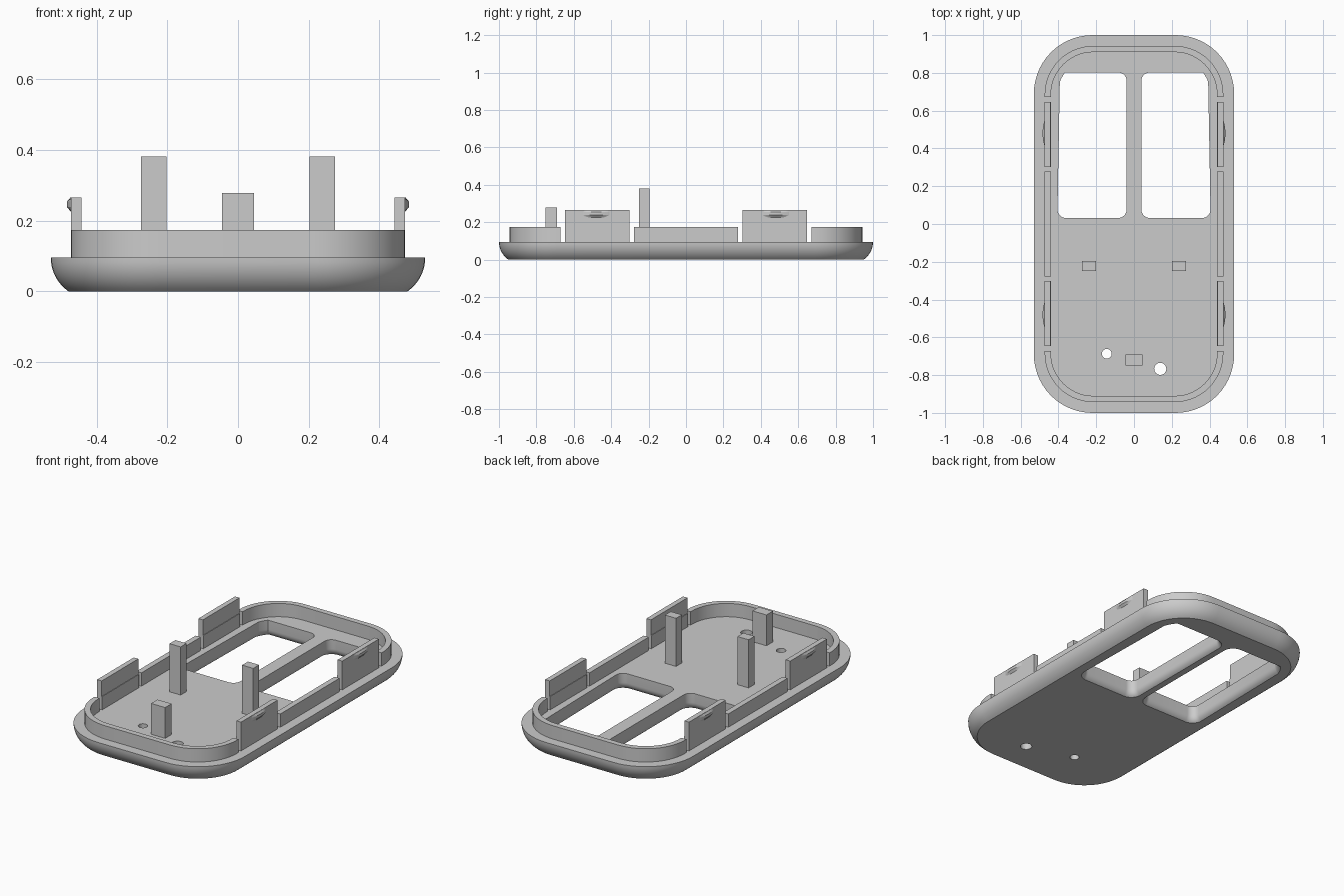
import bpy, bmesh
from math import sin, cos, pi, radians, hypot

cube = bpy.data.objects.get("Cube")
if cube:
    bpy.data.objects.remove(cube, do_unlink=True)

grey = bpy.data.materials.new("light grey plastic")
grey.use_nodes = True
colour = (0.6, 0.6, 0.6, 1)
grey.diffuse_color = colour
grey.node_tree.nodes["Principled BSDF"].inputs["Base Color"].default_value = colour

RIM, WALL_TOP, CLIP_TOP = 0.095, 0.174, 0.266


def finish(name, bm):
    bmesh.ops.recalc_face_normals(bm, faces=bm.faces)
    mesh = bpy.data.meshes.new(name)
    bm.to_mesh(mesh)
    bm.free()
    mesh.materials.append(grey)
    obj = bpy.data.objects.new(name, mesh)
    bpy.context.collection.objects.link(obj)
    return obj


def outline(hx, hy, r, cx=0, cy=0, n=14):
    """Rounded rectangle, counter-clockwise."""
    pts = []
    for q, (sx, sy) in enumerate([(1, 1), (-1, 1), (-1, -1), (1, -1)]):
        for i in range(n + 1):
            a = (q + i / n) * pi / 2
            pts.append((cx + sx * (hx - r) + r * cos(a), cy + sy * (hy - r) + r * sin(a)))
    return pts


def window(side, grow):
    """Window outline whose outer back corner follows the tray corner."""
    pts = []
    for x, y in outline(0.183 + grow, 0.385 + grow, 0.045 + grow, 0.222, 0.417):
        dx, dy = x - 0.215, y - 0.685
        d = hypot(dx, dy)
        if dx > 0 and dy > 0 and d > 0.19 + grow:
            k = (0.19 + grow) / d
            x, y = 0.215 + dx * k, 0.685 + dy * k
        pts.append((side * x, y))
    return pts


def bulge(side, cy, depth, half):
    """Shallow bow standing out from a clip's outer face."""
    steps = [i / 8 for i in range(-8, 9)]
    return [(side * (0.472 + depth * (1 - t * t)), cy + half * t) for t in steps]


def loft(name, rings, closed=False):
    """Skin a stack of (outline, z) rings; cap the ends or join them up."""
    bm = bmesh.new()
    loops = [[bm.verts.new((x, y, z)) for x, y in pts] for pts, z in rings]
    pairs = list(zip(loops, loops[1:]))
    if closed:
        pairs.append((loops[-1], loops[0]))
    else:
        bm.faces.new(loops[0])
        bm.faces.new(loops[-1])
    for a, b in pairs:
        for i in range(len(a)):
            j = (i + 1) % len(a)
            bm.faces.new((a[i], a[j], b[j], b[i]))
    return finish(name, bm)


def box(name, x0, x1, y0, y1, z0, z1):
    bm = bmesh.new()
    bmesh.ops.create_cube(bm, size=1)
    for v in bm.verts:
        v.co = (x1 if v.co.x > 0 else x0, y1 if v.co.y > 0 else y0, z1 if v.co.z > 0 else z0)
    return finish(name, bm)


def cut(target, cutter):
    mod = target.modifiers.new("cut", "BOOLEAN")
    mod.operation, mod.solver, mod.object = "DIFFERENCE", "EXACT", cutter
    bpy.context.view_layer.objects.active = target
    bpy.ops.object.modifier_apply(modifier=mod.name)
    bpy.data.objects.remove(cutter, do_unlink=True)


def smooth(obj):
    bpy.ops.object.select_all(action="DESELECT")
    obj.select_set(True)
    bpy.context.view_layer.objects.active = obj
    bpy.ops.object.shade_smooth_by_angle(angle=radians(30))


# Tray: solid plate with a curved underside edge
rings = []
for i in range(9):
    a = radians(55.5) * (1 - i / 8)
    inset = 0.115 * (1 - cos(a))
    rings.append((outline(0.53 - inset, 1 - inset, 0.31 - inset), RIM - 0.115 * sin(a)))
rings[0] = (rings[0][0], 0)
tray = loft("tray", rings)

# Two windows, flared at the underside
for s in (-1, 1):
    rings = [(window(s, 0.02), -0.1)]
    for i in range(6):
        a = pi / 3 * (1 - i / 5)
        rings.append((window(s, 0.04 * (1 - cos(a))), 0.04 * (1 - sin(a) / sin(pi / 3))))
    rings.append((window(s, 0), 0.3))
    cut(tray, loft("window_cutter", rings))

# Two small round holes
for x, y, r in [(-0.144, -0.687, 0.026), (0.139, -0.767, 0.032)]:
    pts = outline(r, r, r * 0.999, x, y, 6)
    cut(tray, loft("hole_cutter", [(pts, -0.1), (pts, 0.3)]))
smooth(tray)

# Locating wall on the plate, opened where the clips stand
outer = outline(0.473, 0.943, 0.258)
inner = outline(0.44, 0.91, 0.225)
wall = loft("locating_wall", [(outer, RIM), (outer, WALL_TOP), (inner, WALL_TOP), (inner, RIM)], True)
for sx in (-1, 1):
    for sy in (-1, 1):
        x, y = sorted((sx * 0.4, sx * 0.6)), sorted((sy * 0.278, sy * 0.672))
        cut(wall, box("gap_cutter", *x, *y, 0, 0.5))
smooth(wall)

# Snap clips: thicker foot, thinner tongue and a bowed catch
for sx, side in ((-1, "right"), (1, "left")):
    for sy, end in ((-1, "front"), (1, "back")):
        y = sorted((sy * 0.303, sy * 0.647))
        box(f"{end}_{side}_clip_foot", *sorted((sx * 0.44, sx * 0.473)), *y, RIM, WALL_TOP)
        box(f"{end}_{side}_clip", *sorted((sx * 0.443, sx * 0.473)), *y, WALL_TOP, CLIP_TOP)
        levels = [(0.001, 0.055, 0.225), (0.012, 0.073, 0.238), (0.012, 0.073, 0.254), (0.003, 0.073, 0.265)]
        loft(f"{end}_{side}_catch", [(bulge(sx, sy * 0.48, d, h), z) for d, h, z in levels])

# Support posts
for s, side in ((-1, "right"), (1, "left")):
    box(f"{side}_post", *sorted((s * 0.202, s * 0.275)), -0.25, -0.195, RIM, 0.381)
box("front_post", -0.046, 0.046, -0.75, -0.69, RIM, 0.278)
